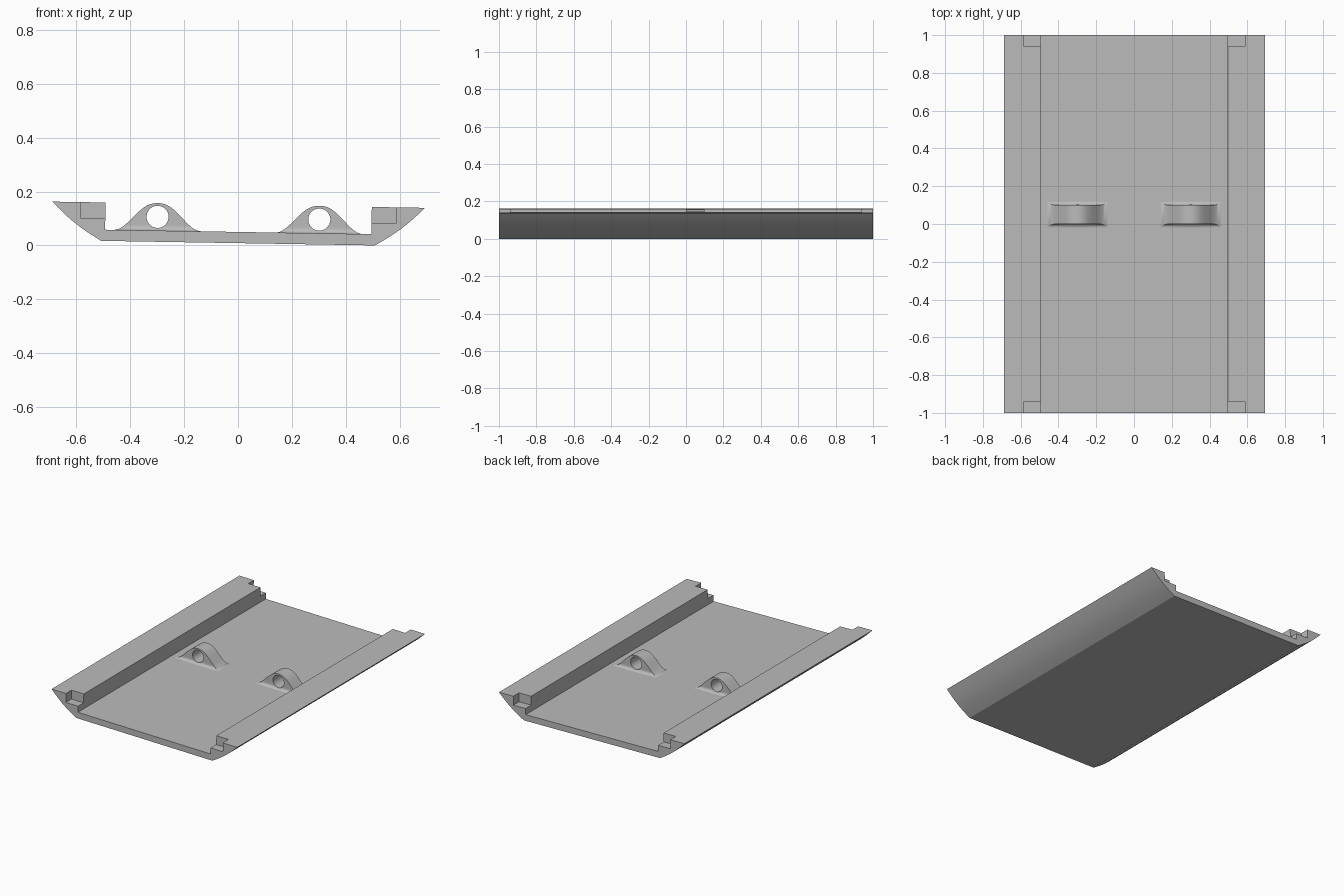
import bpy, bmesh, math
from mathutils import Matrix

cube = bpy.data.objects.get("Cube")
if cube:
    bpy.data.objects.remove(cube, do_unlink=True)

TILT = Matrix.Rotation(0.0167, 4, 'Y')
FLOOR, RIM, BOTTOM = 0.05, 0.151, 0.0085

grey = bpy.data.materials.new("plain grey")
grey.use_nodes = True
grey.diffuse_color = (0.5, 0.5, 0.5, 1)
grey.node_tree.nodes["Principled BSDF"].inputs["Base Color"].default_value = (0.5, 0.5, 0.5, 1)


def make_object(name, bm):
    bmesh.ops.recalc_face_normals(bm, faces=bm.faces[:])
    mesh = bpy.data.meshes.new(name)
    bm.to_mesh(mesh)
    bm.free()
    mesh.materials.append(grey)
    obj = bpy.data.objects.new(name, mesh)
    bpy.context.collection.objects.link(obj)
    return obj


def cut(obj, cutter):
    mod = obj.modifiers.new("cut", 'BOOLEAN')
    mod.operation, mod.solver, mod.object = 'DIFFERENCE', 'EXACT', cutter
    bpy.ops.object.select_all(action='DESELECT')
    bpy.context.view_layer.objects.active = obj
    obj.select_set(True)
    bpy.ops.object.modifier_apply(modifier=mod.name)
    bpy.data.objects.remove(cutter, do_unlink=True)


def finish(obj, angle):
    obj.data.transform(TILT)
    bpy.ops.object.select_all(action='DESELECT')
    bpy.context.view_layer.objects.active = obj
    obj.select_set(True)
    bpy.ops.object.shade_smooth_by_angle(angle=math.radians(angle))


# Tray: half profile with a bowed outer flank, mirrored and extruded along y
half = [(0.494, FLOOR), (0.494, RIM), (0.692, RIM)]
for i in range(1, 9):
    t = i / 8
    bow = 0.009 * math.sin(math.pi * t)
    half.append((0.692 + (0.508 - 0.692) * t + bow * 0.6,
                 RIM + (BOTTOM - RIM) * t - bow * 0.8))
profile = half + [(-x, z) for x, z in reversed(half)]
bm = bmesh.new()
face = bm.faces.new([bm.verts.new((x, -1, z)) for x, z in profile])
ext = bmesh.ops.extrude_face_region(bm, geom=[face])
bmesh.ops.translate(bm, vec=(0, 2, 0),
                    verts=[g for g in ext["geom"] if isinstance(g, bmesh.types.BMVert)])
tray = make_object("tray", bm)

# Corner notches in the rails
for sx in (-1, 1):
    for sy in (-1, 1):
        bm = bmesh.new()
        place = (Matrix.Translation((sx * 0.535, sy * 1.02, 0.191))
                 @ Matrix.Diagonal((0.1, 0.16, 0.2, 1)))
        bmesh.ops.create_cube(bm, size=1, matrix=place)
        cut(tray, make_object("notch_cutter", bm))
finish(tray, 25)


# Bell-shaped lugs with a filleted foot and a round eye
def lug(name, cx):
    height, reach, foot, sink = 0.102, 0.162, 0.018, 0.002
    columns, levels = 40, 12
    bm = bmesh.new()
    rings = []
    for i in range(columns + 1):
        u = -1 + 2 * i / columns
        h = height * math.cos(math.pi / 2 * abs(u) ** 1.15) ** 2
        front, back = [], []
        for k in range(levels + 1):
            z = h * (k / levels) ** 1.5
            gap = max(foot - z, 0)
            flare = foot - math.sqrt(foot ** 2 - gap ** 2)
            front.append((cx + u * reach, -flare, FLOOR + z))
            back.append((cx + u * reach, 0.1 + flare, FLOOR + z))
        base = [(cx + u * reach, y, FLOOR - sink) for y in (0.1 + foot, -foot)]
        rings.append([bm.verts.new(p) for p in front + back[::-1] + base])
    n = len(rings[0])
    for a, b in zip(rings, rings[1:]):
        for j in range(n):
            k = (j + 1) % n
            bm.faces.new((a[j], a[k], b[k], b[j]))
    bm.faces.new(rings[0])
    bm.faces.new(rings[-1])
    bmesh.ops.remove_doubles(bm, verts=bm.verts[:], dist=0.00002)
    obj = make_object(name, bm)

    bm = bmesh.new()
    place = Matrix.Translation((cx, 0.05, FLOOR + 0.051)) @ Matrix.Rotation(math.pi / 2, 4, 'X')
    bmesh.ops.create_cone(bm, cap_ends=True, segments=40, radius1=0.041,
                          radius2=0.041, depth=0.4, matrix=place)
    cut(obj, make_object("eye_cutter", bm))
    finish(obj, 40)


lug("left_lug", 0.3)
lug("right_lug", -0.3)
